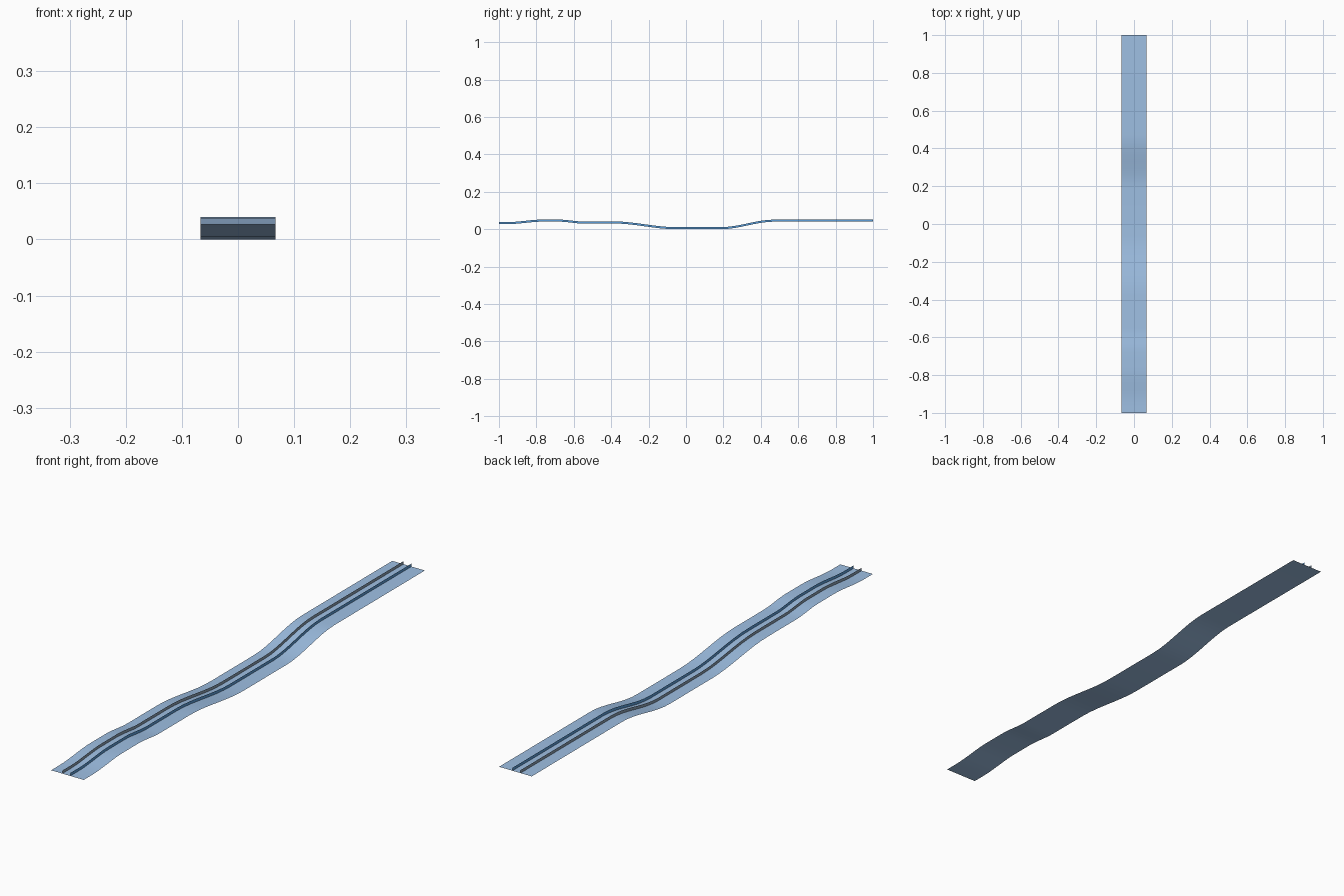
import bpy

if "Cube" in bpy.data.objects:
    bpy.data.objects.remove(bpy.data.objects["Cube"])

# Height profile along the length: (y, z) ends of flat runs, eased in between
KEYS = [(-1, .027), (-.95, .027), (-.77, .04), (-.68, .04), (-.55, .03),
        (-.38, .03), (-.06, 0), (.19, 0), (.47, .04), (1, .04)]
STEPS = 8


def material(name, rgb):
    m = bpy.data.materials.new(name)
    m.diffuse_color = (*rgb, 1)
    m.use_nodes = True
    m.node_tree.nodes["Principled BSDF"].inputs["Base Color"].default_value = m.diffuse_color
    return m


def path():
    pts = []
    for (y0, z0), (y1, z1) in zip(KEYS, KEYS[1:]):
        n = 1 if z0 == z1 else STEPS
        for i in range(n):
            t = i / n
            pts.append((y0 + (y1 - y0) * t, z0 + (z1 - z0) * t * t * (3 - 2 * t)))
    return pts + [KEYS[-1]]


def ribbon(name, a, b, mat, facing):
    """Sweep the segment a-b (x, height) along the path, facing one way."""
    verts = [(x, y, z + h) for y, z in path() for x, h in (a, b)]
    faces = [(i, i + 1, i + 3, i + 2) for i in range(0, len(verts) - 2, 2)]
    me = bpy.data.meshes.new(name)
    me.from_pydata(verts, [], faces)
    me.materials.append(mat)
    me.shade_smooth()
    if sum(p * q for p, q in zip(me.polygons[0].normal, facing)) < 0:
        me.flip_normals()
    ob = bpy.data.objects.new(name, me)
    bpy.context.collection.objects.link(ob)


bed = material("pale blue", (.345, .527, .775))
blue = material("rail blue", (.107, .342, .708))
grey = material("rail grey", (.254, .342, .448))

# Wavy road bed and two thin upright rails
ribbon("track_bed", (-.067, 0), (.067, 0), bed, (0, 0, 1))
ribbon("left_rail", (-.021, .011), (-.021, 0), grey, (-1, 0, 0))
ribbon("right_rail", (.012, 0), (.012, .011), blue, (1, 0, 0))
